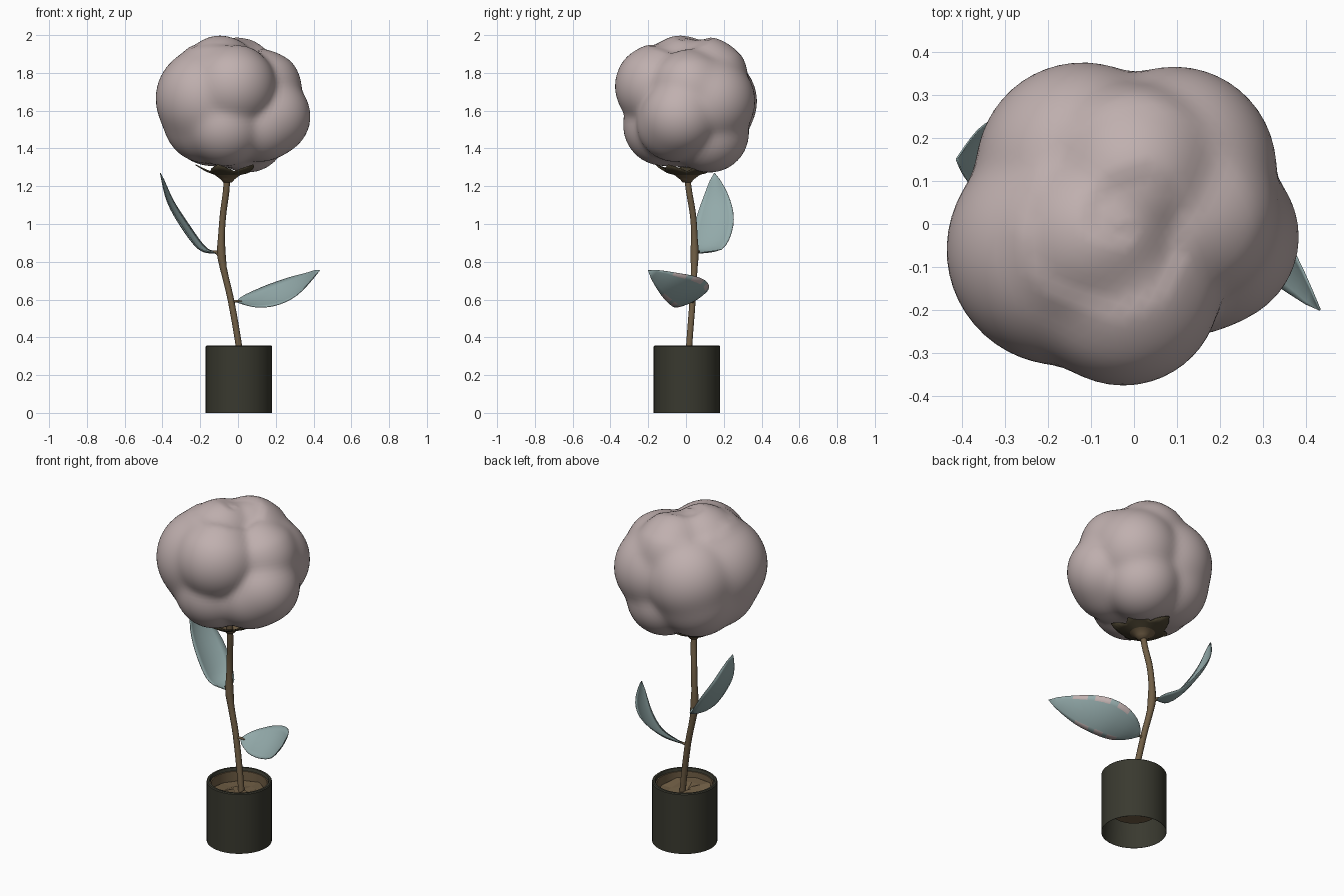
import bpy, bmesh, math, random
from mathutils import Vector

if "Cube" in bpy.data.objects:
    bpy.data.objects.remove(bpy.data.objects["Cube"])
random.seed(4)


def material(name, *srgb):
    lin = [((c / 255 + 0.055) / 1.055) ** 2.4 for c in srgb] + [1]
    m = bpy.data.materials.new(name)
    m.use_nodes = True
    m.diffuse_color = lin
    node = m.node_tree.nodes["Principled BSDF"]
    node.inputs["Base Color"].default_value = lin
    node.inputs["Roughness"].default_value = 0.8
    return m


PINK = material("dusty pink", 192, 176, 175)
LEAF = material("grey green", 147, 170, 170)
STEM = material("brown", 112, 94, 69)
SEPAL = material("dark olive brown", 74, 66, 48)
POT = material("charcoal", 57, 57, 47)


def finish(name, bm, mats, angle=40):
    me = bpy.data.meshes.new(name)
    bmesh.ops.recalc_face_normals(bm, faces=bm.faces)
    bm.to_mesh(me)
    bm.free()
    for m in mats:
        me.materials.append(m)
    me.shade_smooth()
    me.set_sharp_from_angle(angle=math.radians(angle))
    ob = bpy.data.objects.new(name, me)
    bpy.context.collection.objects.link(ob)
    return ob


def skin(bm, rings, closed=True):
    """Bridge successive rows of points with quads."""
    rows = [[bm.verts.new(p) for p in ring] for ring in rings]
    n = len(rows[0])
    for a, b in zip(rows, rows[1:]):
        for i in range(n if closed else n - 1):
            j = (i + 1) % n
            bm.faces.new((a[i], a[j], b[j], b[i]))
    return rows


def circle(r, z, n=40, x=0.005, y=0.005):
    return [(x + r * math.cos(2 * math.pi * i / n),
             y + r * math.sin(2 * math.pi * i / n), z) for i in range(n)]


def spline(pts, steps):
    """Catmull-Rom curve through the points."""
    p = [Vector(q) for q in pts]
    p = [2 * p[0] - p[1]] + p + [2 * p[-1] - p[-2]]
    out = []
    for k in range(len(p) - 3):
        a, b, c, d = p[k:k + 4]
        for s in range(steps):
            t = s / steps
            out.append(0.5 * (2 * b + (c - a) * t + (2 * a - 5 * b + 4 * c - d) * t * t
                              + (3 * b - a - 3 * c + d) * t ** 3))
    return out + [p[-2]]


# Pot: open tube, thin at the foot, with a rounded lip
bm = bmesh.new()
profile = [(0.174, 0), (0.176, 0), (0.176, 0.352), (0.171, 0.357), (0.16, 0.357),
           (0.157, 0.352), (0.157, 0.26)]
skin(bm, [circle(r, z) for r, z in profile + profile[:1]])
bmesh.ops.remove_doubles(bm, verts=bm.verts, dist=1e-5)
finish("pot", bm, [POT])

# Tapered liner holding the soil, with a raised floor
bm = bmesh.new()
rows = skin(bm, [circle(r, z) for r, z in
                 [(0.125, 0.125), (0.156, 0.28), (0.156, 0.34), (0.15, 0.34), (0.15, 0.28)]])
bm.faces.new(rows[0])
finish("pot_liner", bm, [STEM])

# Rough faceted soil
bm = bmesh.new()
rings = []
for r in (0.151, 0.09, 0.035):
    rings.append([(x, y, z + random.uniform(-0.015, 0.02))
                  for x, y, z in circle(r, 0.295, 9)])
rows = skin(bm, rings)
bm.faces.new(rows[-1])
finish("soil", bm, [STEM], 5)


# Stem with a node, and short leaf stalks
def tube(name, path, radius, n=10):
    bm = bmesh.new()
    rings = []
    for k, p in enumerate(path):
        d = (path[min(k + 1, len(path) - 1)] - path[max(k - 1, 0)]).normalized()
        u = d.cross(Vector((0, 1, 0))).normalized()
        v = d.cross(u)
        r = radius(k / (len(path) - 1))
        rings.append([p + r * (u * math.cos(2 * math.pi * i / n)
                               + v * math.sin(2 * math.pi * i / n)) for i in range(n)])
    rows = skin(bm, rings)
    bm.faces.new(rows[0])
    bm.faces.new(rows[-1])
    return finish(name, bm, [STEM], 50)


path = spline([(0.022, 0.01, 0.2), (0.004, 0.017, 0.36), (-0.038, 0.035, 0.6),
               (-0.086, 0.045, 0.82), (-0.082, 0.04, 1.02), (-0.062, 0.015, 1.18),
               (-0.06, 0.005, 1.27)], 4)
tube("stem", path, lambda t: 0.017 + 0.006 * math.exp(-((t - 0.52) / 0.05) ** 2))
tube("upper_leaf_stalk", spline([(-0.085, 0.045, 0.81), (-0.105, 0.05, 0.845),
                                 (-0.13, 0.07, 0.855)], 3), lambda t: 0.016 - 0.01 * t)
tube("lower_leaf_stalk", spline([(-0.035, 0.035, 0.585), (-0.01, 0.035, 0.592),
                                 (0.02, 0.034, 0.59)], 3), lambda t: 0.01 - 0.006 * t)


# Leaves: cupped blades swept along a midrib, side direction turning base to tip
def leaf(name, midrib, base_side, tip_side, width, cup, patches):
    path = spline(midrib, 4)
    n = len(path) - 1
    bm = bmesh.new()
    rows = []
    for k, p in enumerate(path):
        t = k / n
        d = (path[min(k + 1, n)] - path[max(k - 1, 0)]).normalized()
        side = Vector(base_side).lerp(Vector(tip_side), t).normalized()
        s = (side - d * side.dot(d)).normalized()
        up = d.cross(s)
        w = max(width * math.sin(math.pi * t ** 0.9) ** 0.8 if 0 < t < 1 else 0, 0.001)
        rows.append([p + s * w * a + up * cup * w * a * a
                     for a in (-1, -0.72, -0.4, 0, 0.4, 0.72, 1)])
    skin(bm, rows, False)
    # Blotches along the underside margins
    for i, f in enumerate(bm.faces):
        row, col = divmod(i, 6)
        f.material_index = int(patches and col in (0, 5) and 3 < row < 13
                               and (row + col) % 3 > 0)
    ob = finish(name, bm, [LEAF, LEAF, PINK])
    if sum(f.normal.z for f in ob.data.polygons) < 0:
        ob.data.flip_normals()
    mod = ob.modifiers.new("thickness", 'SOLIDIFY')
    mod.thickness = 0.004
    mod.material_offset = 1


leaf("lower_leaf", [(-0.01, 0.035, 0.59), (0.1, 0.04, 0.598), (0.22, 0.015, 0.628),
                    (0.335, -0.075, 0.675), (0.43, -0.2, 0.755)],
     (0.02, 0.1, 0.045), (0.03, 0.06, 0.09), 0.112, 0.12, True)
leaf("upper_leaf", [(-0.11, 0.055, 0.845), (-0.2, 0.11, 0.865), (-0.295, 0.15, 0.985),
                    (-0.37, 0.16, 1.12), (-0.41, 0.15, 1.27)],
     (0.02, 0.1, 0), (0.02, 0.1, 0), 0.105, -0.2, False)

# Calyx: cup flaring into pointed sepals
bm = bmesh.new()
N = 30
rings = []
for r, z, star in [(0.02, 1.225, 0), (0.032, 1.24, 0), (0.065, 1.265, 0),
                   (0.11, 1.28, 0.15), (0.14, 1.298, 0.4)]:
    ring = []
    for i in range(N):
        a = 2 * math.pi * i / N
        point = 1 - abs((i % 6) - 3) / 3
        k = 1 - star / 2 + star * point
        ring.append((-0.055 + r * k * math.cos(a), 0.005 + r * k * math.sin(a),
                     z + star * 0.09 * (point - 0.5)))
    rings.append(ring)
rows = skin(bm, rings)
bm.faces.new(rows[0])
for f in bm.faces:
    f.material_index = int(f.calc_center_median().z > 1.265)
ob = finish("calyx", bm, [STEM, SEPAL], 60)
ob.modifiers.new("thickness", 'SOLIDIFY').thickness = 0.006

# Bloom: sphere pushed out to a bundle of overlapping lobes
lobes = [(-0.168, -0.06, 1.665, 0.268), (-0.12, 0.13, 1.65, 0.246), (0.095, 0.13, 1.65, 0.236),
         (0.18, -0.03, 1.57, 0.204), (-0.025, -0.15, 1.73, 0.226), (-0.07, -0.12, 1.52, 0.212),
         (-0.1, -0.03, 1.77, 0.23), (0.05, 0.125, 1.48, 0.208), (0.13, 0.02, 1.72, 0.206),
         (0.12, -0.06, 1.53, 0.2), (0.0, 0.12, 1.785, 0.205), (-0.17, -0.03, 1.545, 0.222),
         (-0.14, 0.1, 1.535, 0.228), (-0.04, 0.0, 1.5, 0.2)]
core = Vector((-0.02, 0, 1.64))
soft = 0.012
bm = bmesh.new()
bmesh.ops.create_icosphere(bm, subdivisions=5, radius=1)
for v in bm.verts:
    d = v.co.normalized()
    total = 1
    for *c, r in lobes:
        m = Vector(c) - core
        b = m.dot(d)
        disc = b * b - m.length_squared + r * r
        if disc > 0:
            total += math.exp((b + math.sqrt(disc)) / soft)
    reach = soft * math.log(total)
    # Spiral petal fold around the crown
    if d.z > 0.6:
        turn = (math.atan2(d.y, d.x) / (2 * math.pi) + 2.2 * math.acos(min(d.z, 1))) % 1
        reach -= 0.014 * turn * min(1, (d.z - 0.6) / 0.25)
    v.co = core + d * reach
bmesh.ops.smooth_vert(bm, verts=bm.verts, factor=0.4,
                      use_axis_x=True, use_axis_y=True, use_axis_z=True)
finish("bloom", bm, [PINK], 50)
